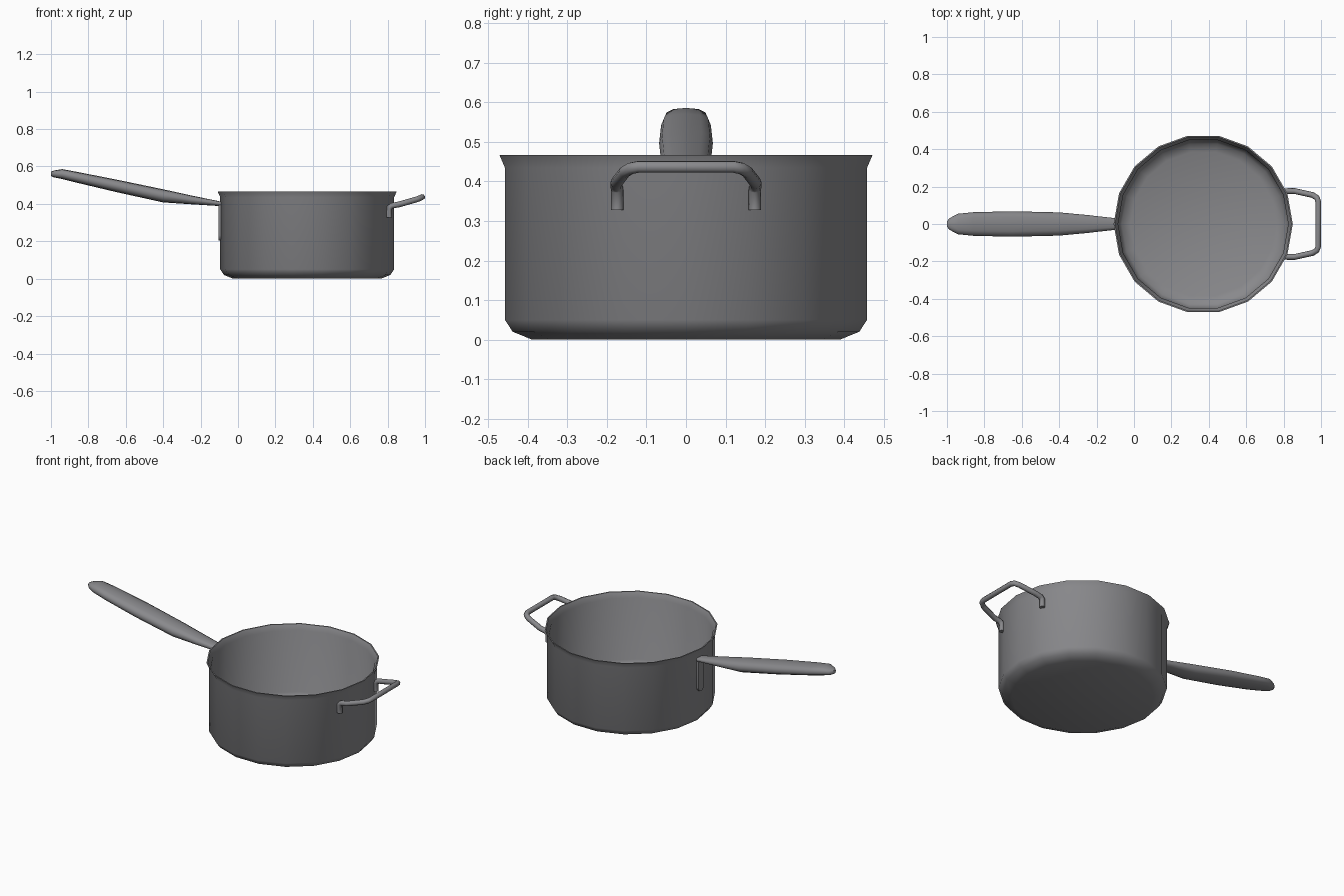
import bpy, bmesh, math
from mathutils import Vector

cube = bpy.data.objects.get("Cube")
if cube:
    bpy.data.objects.remove(cube)

steel = bpy.data.materials.new("grey steel")
steel.use_nodes = True
GREY = (0.25, 0.25, 0.262, 1)
steel.diffuse_color = GREY
steel.node_tree.nodes["Principled BSDF"].inputs["Base Color"].default_value = GREY

POT_X = 0.37


def finish(name, bm, angle):
    bmesh.ops.remove_doubles(bm, verts=bm.verts, dist=0.0001)
    bmesh.ops.recalc_face_normals(bm, faces=bm.faces)
    mesh = bpy.data.meshes.new(name)
    bm.to_mesh(mesh)
    bm.free()
    mesh.materials.append(steel)
    ob = bpy.data.objects.new(name, mesh)
    bpy.context.collection.objects.link(ob)
    bpy.ops.object.select_all(action='DESELECT')
    bpy.context.view_layer.objects.active = ob
    ob.select_set(True)
    bpy.ops.object.shade_smooth_by_angle(angle=math.radians(angle))
    return ob


def loft(name, rings, angle=40):
    """Skin closed rings of points and cap both ends."""
    bm = bmesh.new()
    loops = [[bm.verts.new(p) for p in ring] for ring in rings]
    n = len(loops[0])
    for a, b in zip(loops, loops[1:]):
        for i in range(n):
            j = (i + 1) % n
            bm.faces.new((a[i], a[j], b[j], b[i]))
    bm.faces.new(loops[0])
    bm.faces.new(loops[-1])
    return finish(name, bm, angle)


def circle(n):
    return [(math.cos(math.tau * i / n), math.sin(math.tau * i / n)) for i in range(n)]


# Pot: outer wall, flared rim, inner wall and floor as (radius, height)
profile = [(0.395, 0), (0.445, 0.02), (0.465, 0.05), (0.465, 0.435), (0.479, 0.467),
           (0.472, 0.467), (0.455, 0.435), (0.455, 0.06), (0.435, 0.03), (0.39, 0.012)]
loft("pot", [[(POT_X + r * c, r * s, z) for c, s in circle(18)] for r, z in profile], 45)

# Long handle: (x, bottom, top, half width), with a squarish oval section
stations = [(-1, 0.55, 0.572, 0.015), (-0.985, 0.542, 0.578, 0.032),
            (-0.94, 0.533, 0.586, 0.055), (-0.86, 0.513, 0.571, 0.063),
            (-0.65, 0.463, 0.53, 0.068), (-0.4, 0.408, 0.478, 0.062),
            (-0.25, 0.398, 0.445, 0.048), (-0.09, 0.388, 0.412, 0.03)]


def soft(v):
    return math.copysign(abs(v) ** 0.8, v)


loft("long_handle", [[(x, w * soft(c), (lo + hi) / 2 + (hi - lo) / 2 * soft(s))
                      for c, s in circle(12)] for x, lo, hi, w in stations], 50)

# Mounting strap: flat plate with a rounded lower end
outline = [(0.027, 0.405), (-0.027, 0.405)]
outline += [(-0.027 * math.cos(math.pi * i / 6), 0.232 - 0.027 * math.sin(math.pi * i / 6))
            for i in range(7)]
loft("handle_strap", [[(x, y, z) for y, z in outline] for x in (-0.085, -0.103)], 30)

# Side handle: round bar swept along a mirrored path, mitred at each bend
half = [(0.808, 0.174, 0.328), (0.808, 0.174, 0.378), (0.822, 0.176, 0.39),
        (0.86, 0.176, 0.397), (0.955, 0.155, 0.424), (0.978, 0.14, 0.433), (0.985, 0.12, 0.437)]
path = [Vector(p) for p in half]
path += [Vector((p.x, -p.y, p.z)) for p in reversed(path)]
rings = []
side = Vector((1, 0, 0))
for i, p in enumerate(path):
    before = (p - path[i - 1]).normalized() if i else None
    after = (path[i + 1] - p).normalized() if i + 1 < len(path) else None
    tangent = ((before or after) + (after or before)).normalized()
    side = (side - tangent * side.dot(tangent)).normalized()
    up = tangent.cross(side)
    rings.append([p + 0.0155 * (side * c + up * s) for c, s in circle(8)])
loft("side_handle", rings, 50)
